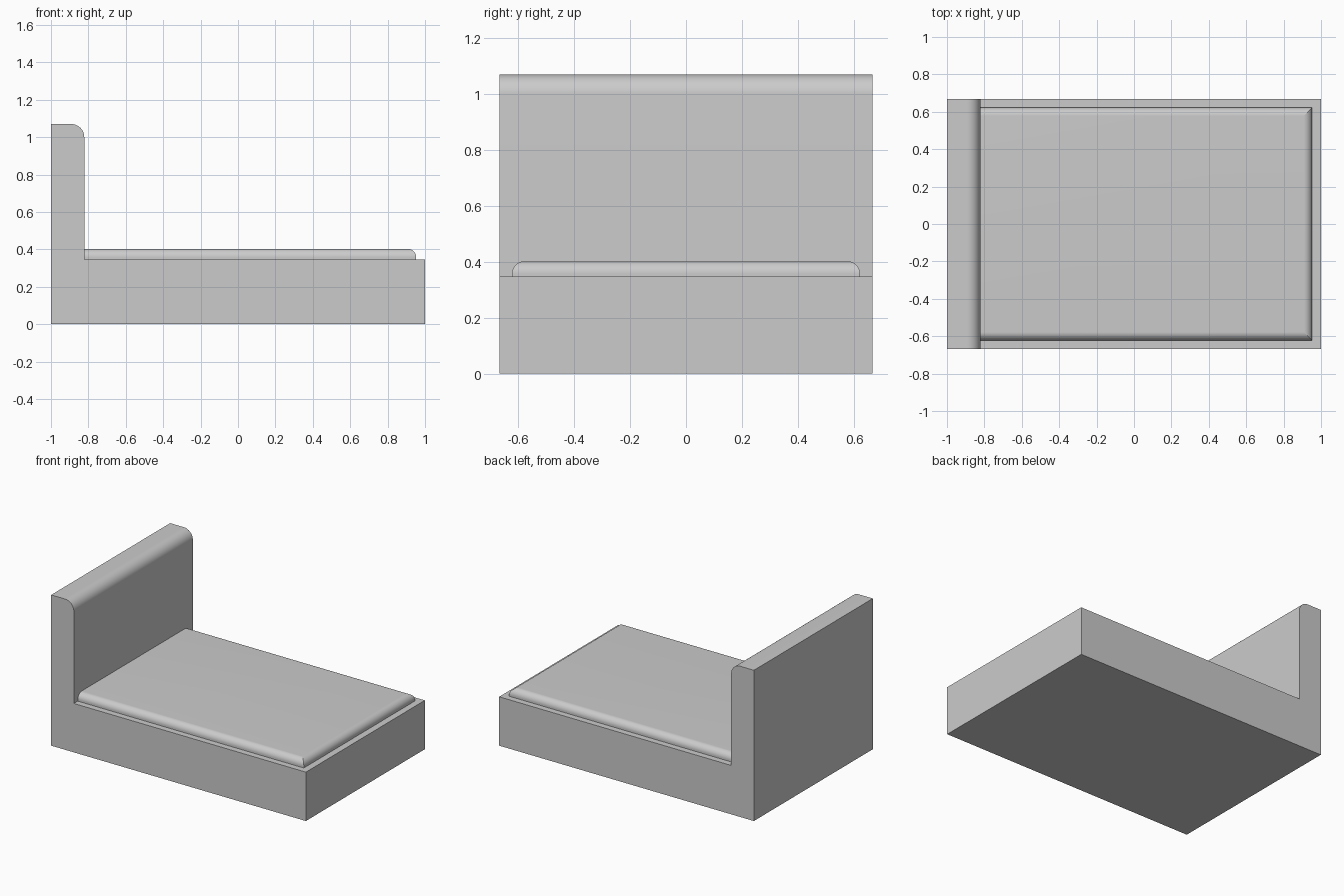
import bpy
import bmesh
from math import sin, cos, pi

cube = bpy.data.objects.get("Cube")
if cube:
    bpy.data.objects.remove(cube, do_unlink=True)

# Overall sizes
HALF_WIDTH = 0.667
BASE_TOP = 0.347
BOARD_TOP = 1.07
BOARD_FACE = -0.822
BOARD_ROUND = 0.07
PAD_END = 0.953
PAD_HALF = 0.623
PAD_TOP = 0.402
PAD_ROUND = 0.045
STEPS = 16

grey = bpy.data.materials.new("light grey")
grey.use_nodes = True
colour = (0.6, 0.6, 0.6, 1)
grey.diffuse_color = colour
grey.node_tree.nodes["Principled BSDF"].inputs["Base Color"].default_value = colour


def finish(bm, name):
    bmesh.ops.recalc_face_normals(bm, faces=bm.faces)
    mesh = bpy.data.meshes.new(name)
    bm.to_mesh(mesh)
    bm.free()
    mesh.materials.append(grey)
    obj = bpy.data.objects.new(name, mesh)
    bpy.context.collection.objects.link(obj)
    bpy.ops.object.select_all(action="DESELECT")
    obj.select_set(True)
    bpy.context.view_layer.objects.active = obj
    bpy.ops.object.shade_smooth_by_angle(angle=pi / 6, keep_sharp_edges=True)
    return obj


def quarter_arc(radius):
    """(inset, drop) pairs from the vertical side up to the flat top."""
    angles = [i * pi / 2 / STEPS for i in range(STEPS + 1)]
    return [(radius * (1 - cos(a)), radius * (1 - sin(a))) for a in angles]


# Bed base and headboard: one L-shaped profile extruded across the width
profile = [(-1, 0), (1, 0), (1, BASE_TOP), (BOARD_FACE, BASE_TOP)]
profile += [(BOARD_FACE - i, BOARD_TOP - d) for i, d in quarter_arc(BOARD_ROUND)]
profile.append((-1, BOARD_TOP))
bm = bmesh.new()
side = bm.faces.new([bm.verts.new((x, -HALF_WIDTH, z)) for x, z in profile])
extruded = bmesh.ops.extrude_face_region(bm, geom=[side], use_keep_orig=True)
moved = [v for v in extruded["geom"] if isinstance(v, bmesh.types.BMVert)]
bmesh.ops.translate(bm, verts=moved, vec=(0, 2 * HALF_WIDTH, 0))
finish(bm, "bed_base_and_headboard")

# Mattress: rounded on three sides with mitred corners, flat against the headboard
levels = [(0, BASE_TOP)] + [(i, PAD_TOP - d) for i, d in quarter_arc(PAD_ROUND)]
bm = bmesh.new()
rings = []
for inset, z in levels:
    x, y = PAD_END - inset, PAD_HALF - inset
    corners = [(BOARD_FACE, -y), (x, -y), (x, y), (BOARD_FACE, y)]
    rings.append([bm.verts.new((cx, cy, z)) for cx, cy in corners])
for low, high in zip(rings, rings[1:]):
    for k in range(3):
        bm.faces.new((low[k], low[k + 1], high[k + 1], high[k]))
    for a, b in zip(low, high):
        bm.edges.get((a, b)).smooth = False
bm.faces.new(rings[-1])
bm.faces.new(rings[0][::-1])
bm.faces.new([r[0] for r in rings] + [r[3] for r in reversed(rings)])
finish(bm, "mattress")
